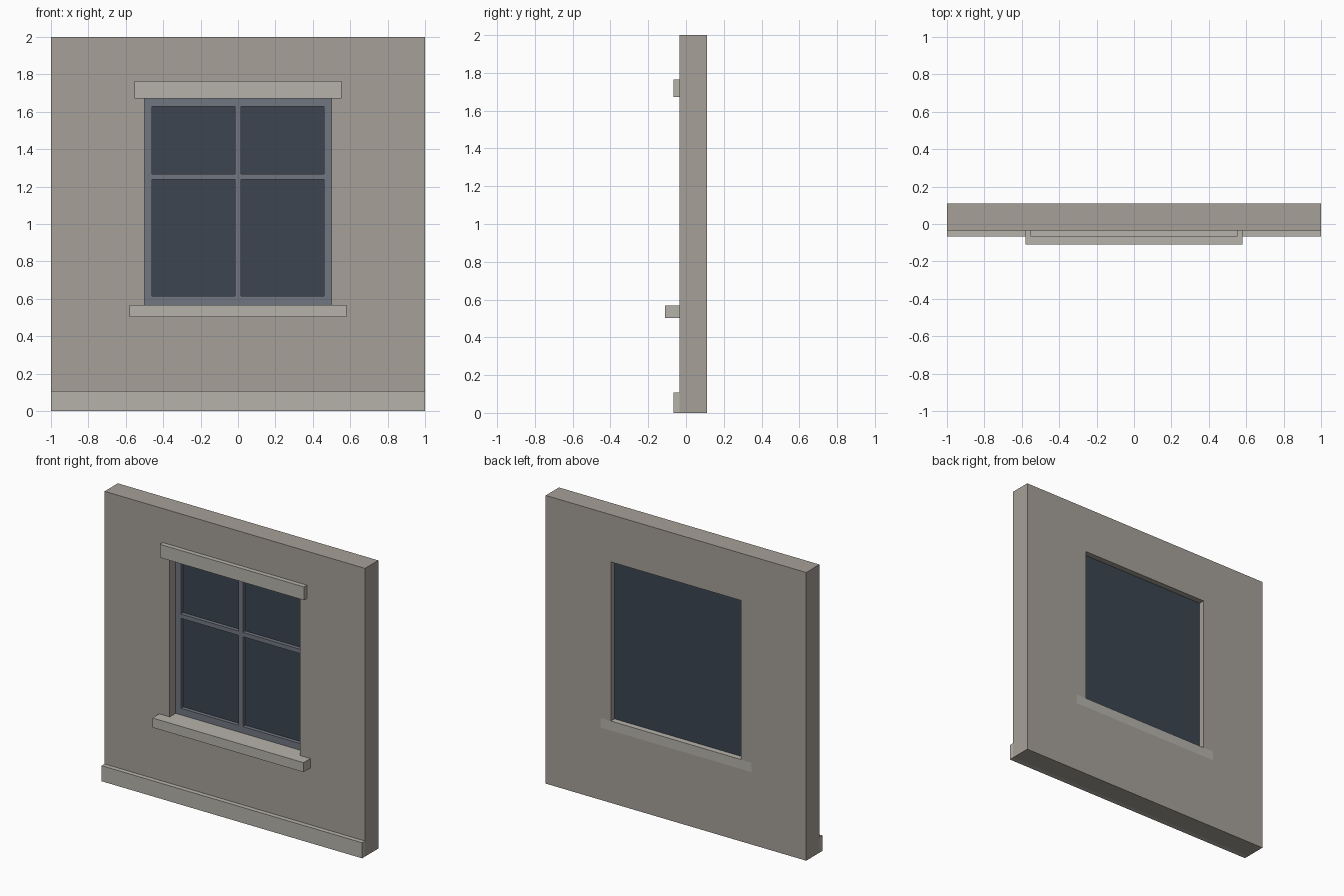
import bpy, bmesh
from mathutils import Matrix

if "Cube" in bpy.data.objects:
    bpy.data.objects.remove(bpy.data.objects["Cube"])


def material(name, color):
    m = bpy.data.materials.new(name)
    m.diffuse_color = (*color, 1)
    m.use_nodes = True
    m.node_tree.nodes["Principled BSDF"].inputs["Base Color"].default_value = m.diffuse_color
    return m


STONE = material("wall_stone", (0.38, 0.35, 0.315))
TRIM = material("trim_stone", (0.47, 0.45, 0.41))
PAINT = material("frame_paint", (0.165, 0.18, 0.215))
GLASS = material("dark_glass", (0.045, 0.06, 0.08))


def box(name, x, y, z, mat):
    """Box from (min, max) ranges."""
    bm = bmesh.new()
    bmesh.ops.create_cube(bm, size=1)
    for v in bm.verts:
        v.co = [r[0] if c < 0 else r[1] for c, r in zip(v.co, (x, y, z))]
    me = bpy.data.meshes.new(name)
    bm.to_mesh(me)
    bm.free()
    me.materials.append(mat)
    ob = bpy.data.objects.new(name, me)
    bpy.context.collection.objects.link(ob)


def rect(x0, x1, z0, z1):
    return [(x0, z0), (x1, z0), (x1, z1), (x0, z1)]


def panel(name, loops, y0, y1, mat):
    """Flat panel: first loop is the outline, the others are holes."""
    cu = bpy.data.curves.new(name, 'CURVE')
    cu.dimensions = '2D'
    cu.fill_mode = 'BOTH'
    cu.extrude = (y1 - y0) / 2
    for loop in loops:
        sp = cu.splines.new('POLY')
        sp.points.add(len(loop) - 1)
        for p, (x, z) in zip(sp.points, loop):
            p.co = (x, z, 0, 1)
        sp.use_cyclic_u = True
    tmp = bpy.data.objects.new(name + "_profile", cu)
    bpy.context.collection.objects.link(tmp)
    dg = bpy.context.evaluated_depsgraph_get()
    me = bpy.data.meshes.new_from_object(tmp.evaluated_get(dg))
    bpy.data.objects.remove(tmp)
    # stand the panel upright and clean it up
    me.transform(Matrix.Translation((0, (y0 + y1) / 2, 0)) @ Matrix.Rotation(1.5707963268, 4, 'X'))
    bm = bmesh.new()
    bm.from_mesh(me)
    bmesh.ops.remove_doubles(bm, verts=bm.verts, dist=1e-4)
    bmesh.ops.recalc_face_normals(bm, faces=bm.faces)
    bm.to_mesh(me)
    bm.free()
    for p in me.polygons:
        p.use_smooth = False
    me.materials.clear()
    me.materials.append(mat)
    ob = bpy.data.objects.new(name, me)
    bpy.context.collection.objects.link(ob)


FRONT, BACK = -0.035, 0.11
SILL0, SILL1, TOP = 0.502, 0.568, 1.672

# wall with window opening, notched at the bottom to seat the sill
opening = [(-0.58, SILL0), (0.58, SILL0), (0.58, SILL1), (0.5, SILL1),
           (0.5, TOP), (-0.5, TOP), (-0.5, SILL1), (-0.58, SILL1)]
panel("wall", [rect(-1, 1, 0, 2), opening], FRONT, BACK, STONE)

# stone trim: sill runs through the wall, lintel and plinth sit on its face
box("sill", (-0.58, 0.58), (-0.11, BACK), (SILL0, SILL1), TRIM)
box("lintel", (-0.553, 0.553), (-0.067, FRONT), (TOP, 1.764), TRIM)
box("plinth", (-1, 1), (-0.067, FRONT), (0, 0.108), TRIM)

# window frame with four pane openings
panes = [rect(x0, x1, z0, z1)
         for x0, x1 in ((-0.46, -0.016), (0.016, 0.46))
         for z0, z1 in ((0.614, 1.238), (1.268, 1.628))]
panel("window_frame", [rect(-0.5, 0.5, SILL1, TOP)] + panes, 0.03, 0.056, PAINT)

# glass sheet behind the frame
box("glass", (-0.5, 0.5), (0.056, 0.07), (SILL1, TOP), GLASS)
